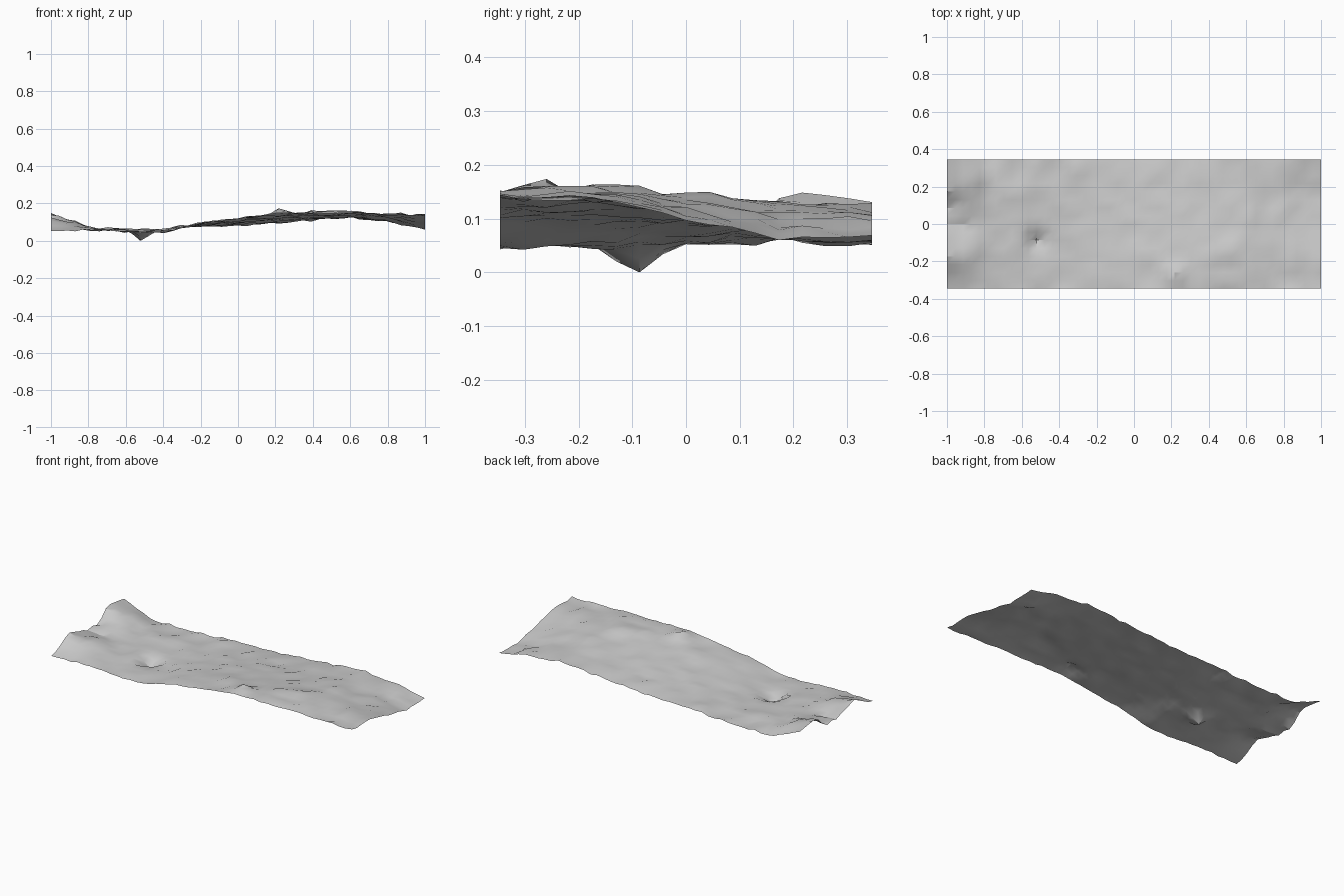
import bpy
import math
from mathutils import Vector, noise

cube = bpy.data.objects.get("Cube")
if cube:
    bpy.data.objects.remove(cube, do_unlink=True)

LENGTH, WIDTH = 2.0, 0.692
COLUMNS, ROWS = 46, 16

# Broad height of the ground in thousandths, one row per strip from front to back
BROAD = [
    [46, 58, 46, 42, 95, 119, 146, 151, 148, 141, 137],
    [124, 70, 50, 49, 93, 115, 134, 149, 155, 140, 142],
    [72, 64, 54, 54, 88, 103, 118, 131, 138, 124, 95],
    [150, 68, 58, 58, 80, 92, 104, 119, 126, 107, 61],
    [130, 44, 57, 59, 72, 80, 90, 112, 121, 105, 68],
]

# Local peaks and hollows: x, y, height, radius
FEATURES = [
    (-0.52, -0.087, -0.05, 0.05),
    (-1.0, 0.11, -0.05, 0.05),
    (0.22, -0.26, 0.025, 0.05),
    (0.52, -0.13, 0.015, 0.07),
    (-0.85, 0.26, 0.02, 0.06),
    (-0.87, -0.13, 0.015, 0.06),
    (-0.62, -0.08, 0.01, 0.05),
    (-0.3, 0.3, 0.012, 0.07),
    (0.6, 0.05, 0.01, 0.06),
]


def broad_height(u, v):
    """Blend the broad heights at a place given by two fractions."""
    a, b = u * (len(BROAD[0]) - 1), v * (len(BROAD) - 1)
    i, j = min(int(a), len(BROAD[0]) - 2), min(int(b), len(BROAD) - 2)
    s, t = a - i, b - j
    low = BROAD[j][i] * (1 - s) + BROAD[j][i + 1] * s
    high = BROAD[j + 1][i] * (1 - s) + BROAD[j + 1][i + 1] * s
    return (low * (1 - t) + high * t) / 1000


def ground_height(x, y):
    z = broad_height(x / LENGTH + 0.5, y / WIDTH + 0.5)
    for fx, fy, height, radius in FEATURES:
        z += height * math.exp(-((x - fx) ** 2 + (y - fy) ** 2) / radius ** 2)
    # Small weathered bumps
    z += 0.01 * noise.noise(Vector((x * 9, y * 9, 3)))
    z += 0.011 * noise.noise(Vector((x * 19, y * 19, 7)))
    return z


# Ground sheet
bpy.ops.mesh.primitive_grid_add(x_subdivisions=COLUMNS, y_subdivisions=ROWS, size=1)
ground = bpy.context.object
ground.name = "ground_sheet"
mesh = ground.data
mesh.name = "ground_sheet"
for vertex in mesh.vertices:
    x, y = vertex.co.x * LENGTH, vertex.co.y * WIDTH
    vertex.co = (x, y, ground_height(x, y))

# Stand the lowest point on the floor
lowest = min(vertex.co.z for vertex in mesh.vertices)
for vertex in mesh.vertices:
    vertex.co.z -= lowest

# Plain grey surface
grey = bpy.data.materials.new("light_grey")
grey.use_nodes = True
colour = (0.6, 0.6, 0.6, 1)
grey.diffuse_color = colour
grey.node_tree.nodes["Principled BSDF"].inputs["Base Color"].default_value = colour
mesh.materials.append(grey)
bpy.ops.object.shade_smooth_by_angle(angle=math.radians(30))
